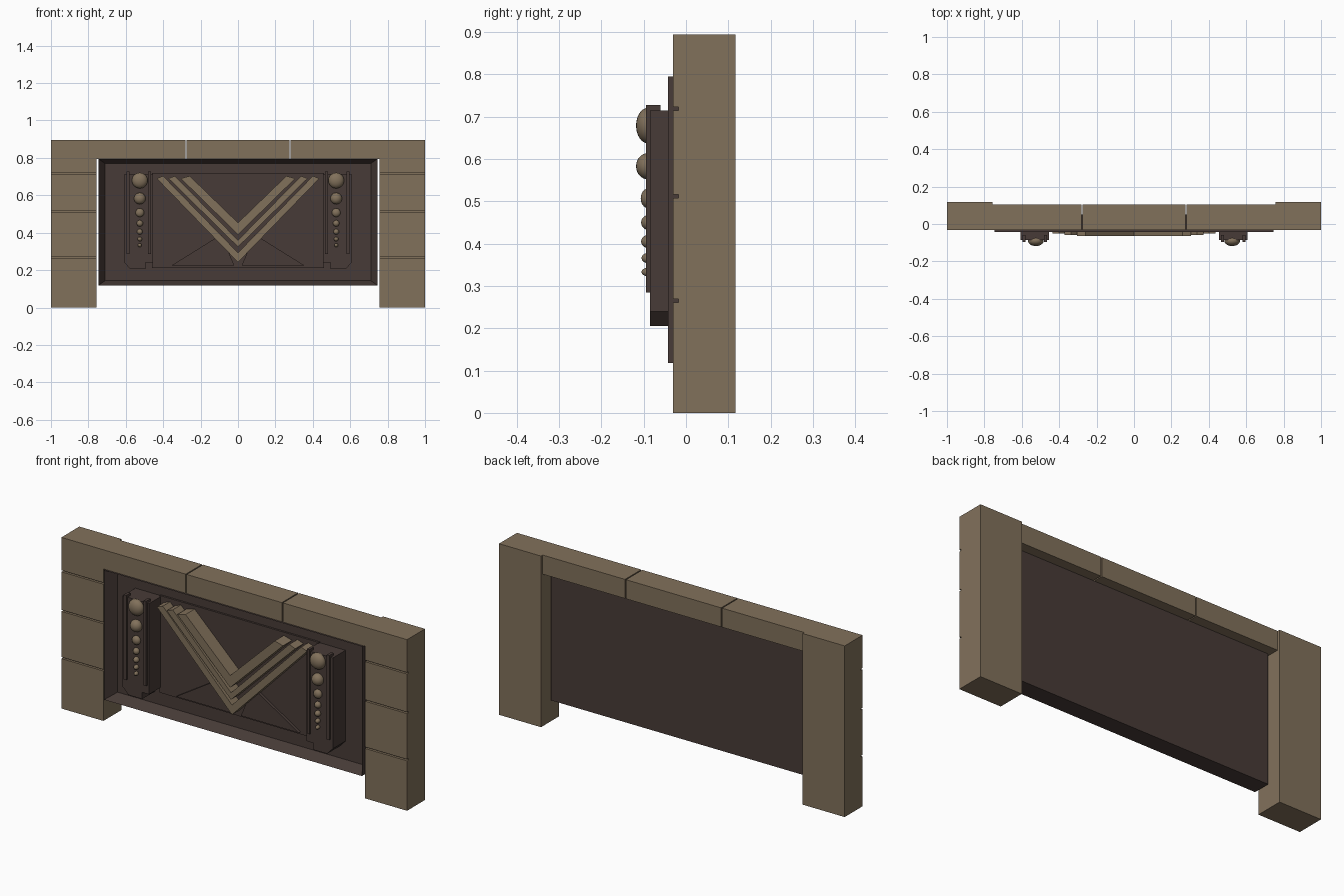
import bpy, bmesh
from mathutils import Matrix

if "Cube" in bpy.data.objects:
    bpy.data.objects.remove(bpy.data.objects["Cube"], do_unlink=True)


def material(name, rgb):
    m = bpy.data.materials.new(name)
    m.use_nodes = True
    m.diffuse_color = (*rgb, 1)
    bsdf = m.node_tree.nodes["Principled BSDF"]
    bsdf.inputs["Base Color"].default_value = (*rgb, 1)
    bsdf.inputs["Roughness"].default_value = 0.8
    return m


STONE = material("tan stone", (0.222, 0.165, 0.105))
DARK = material("dark brown", (0.064, 0.044, 0.038))
FLOOR = 0.02  # depth of the recessed panel face


def finish(name, bm, mat):
    bmesh.ops.recalc_face_normals(bm, faces=bm.faces)
    mesh = bpy.data.meshes.new(name)
    bm.to_mesh(mesh)
    bm.free()
    mesh.materials.append(mat)
    obj = bpy.data.objects.new(name, mesh)
    bpy.context.collection.objects.link(obj)
    return obj


def add_box(bm, x, y, z):
    size = [b - a for a, b in (x, y, z)]
    mid = [(a + b) / 2 for a, b in (x, y, z)]
    bmesh.ops.create_cube(bm, size=1, matrix=Matrix.Translation(mid) @ Matrix.Diagonal((*size, 1)))


def box(name, x, y, z, mat):
    bm = bmesh.new()
    add_box(bm, x, y, z)
    return finish(name, bm, mat)


def prism(name, outline, front, back, mat):
    """Extrude an x-z outline from front to back."""
    bm = bmesh.new()
    face = bm.faces.new([bm.verts.new((x, front, z)) for x, z in outline])
    new = bmesh.ops.extrude_face_region(bm, geom=[face])["geom"]
    verts = [v for v in new if isinstance(v, bmesh.types.BMVert)]
    bmesh.ops.translate(bm, verts=verts, vec=(0, back - front, 0))
    return finish(name, bm, mat)


def span(side, a, b):
    return tuple(sorted((side * a, side * b)))


# Stone piers with shallow horizontal joints
joints = [0.265, 0.512, 0.719]
for side, label in ((1, "left"), (-1, "right")):
    bm = bmesh.new()
    x = span(side, 0.757, 1)
    add_box(bm, x, (-0.018, 0.117), (0, 0.895))
    bottoms = [0] + [j + 0.004 for j in joints]
    tops = [j - 0.004 for j in joints] + [0.895]
    for low, high in zip(bottoms, tops):
        add_box(bm, x, (-0.031, -0.018), (low, high))
    finish(label + "_pier", bm, STONE)

# Lintel blocks
for name, x in (("right_lintel", (-0.757, -0.281)), ("middle_lintel", (-0.275, 0.275)),
                ("left_lintel", (0.281, 0.757))):
    box(name, x, (-0.031, 0.103), (0.795, 0.895), STONE)

# Framed panel with a recessed front
bm = bmesh.new()
add_box(bm, (-0.746, 0.746), (-0.042, 0.05), (0.118, 0.795))
bm.normal_update()
front = min(bm.faces, key=lambda f: f.calc_center_median().y)
bmesh.ops.inset_individual(bm, faces=[front], thickness=0.036)
for v in front.verts:
    v.co.x *= 0.70 / 0.71
bmesh.ops.translate(bm, verts=front.verts[:], vec=(0, FLOOR + 0.042, 0))
finish("framed_panel", bm, DARK)
box("raised_field", (-0.46, 0.46), (FLOOR - 0.01, FLOOR), (0.212, 0.72), DARK)

# Low triangular rays under the chevrons
for side, label in ((1, "left"), (-1, "right")):
    prism(label + "_ray", [(side * 0.355, 0.225), (side * 0.09, 0.39), (side * 0.02, 0.225)],
          FLOOR - 0.025, FLOOR, DARK)

# Three nested chevrons: lower/upper apex height, outer/inner arm tip, front depth
chevrons = [("outer_chevron", 0.242, 0.293, 0.435, 0.400, -0.05),
            ("middle_chevron", 0.324, 0.360, 0.372, 0.337, -0.058),
            ("inner_chevron", 0.390, 0.453, 0.306, 0.258, -0.065)]
for name, low, high, far, near, depth in chevrons:
    prism(name, [(0, low), (far, 0.69), (near, 0.703), (0, high), (-near, 0.703), (-far, 0.69)],
          depth, FLOOR, STONE)

# Side towers with fins and a row of shrinking studs
studs = [(0.679, 0.042, 0.028), (0.583, 0.031, 0.028), (0.507, 0.023, 0.017), (0.450, 0.017, 0.016),
         (0.405, 0.015, 0.016), (0.366, 0.012, 0.015), (0.333, 0.010, 0.015)]
for side, label in ((1, "left"), (-1, "right")):
    c = 0.525
    body = [(0.455, 0.715), (0.608, 0.715), (0.608, 0.24), (0.575, 0.205),
            (0.495, 0.205), (0.495, 0.24), (0.455, 0.24)]
    prism(label + "_tower", [(side * x, z) for x, z in body], -0.085, FLOOR, DARK)
    bm = bmesh.new()
    for a, b in ((c + 0.055, c + 0.07), (c - 0.06, c - 0.045)):
        add_box(bm, span(side, a, b), (-0.095, -0.06), (0.285, 0.728))
    finish(label + "_tower_fins", bm, DARK)
    bm = bmesh.new()
    for z, radius, depth in studs:
        place = Matrix.Translation((side * c, -0.09, z)) @ Matrix.Diagonal((radius, depth, radius, 1))
        bmesh.ops.create_uvsphere(bm, u_segments=24, v_segments=16, radius=1, matrix=place)
    obj = finish(label + "_studs", bm, STONE)
    for poly in obj.data.polygons:
        poly.use_smooth = True
